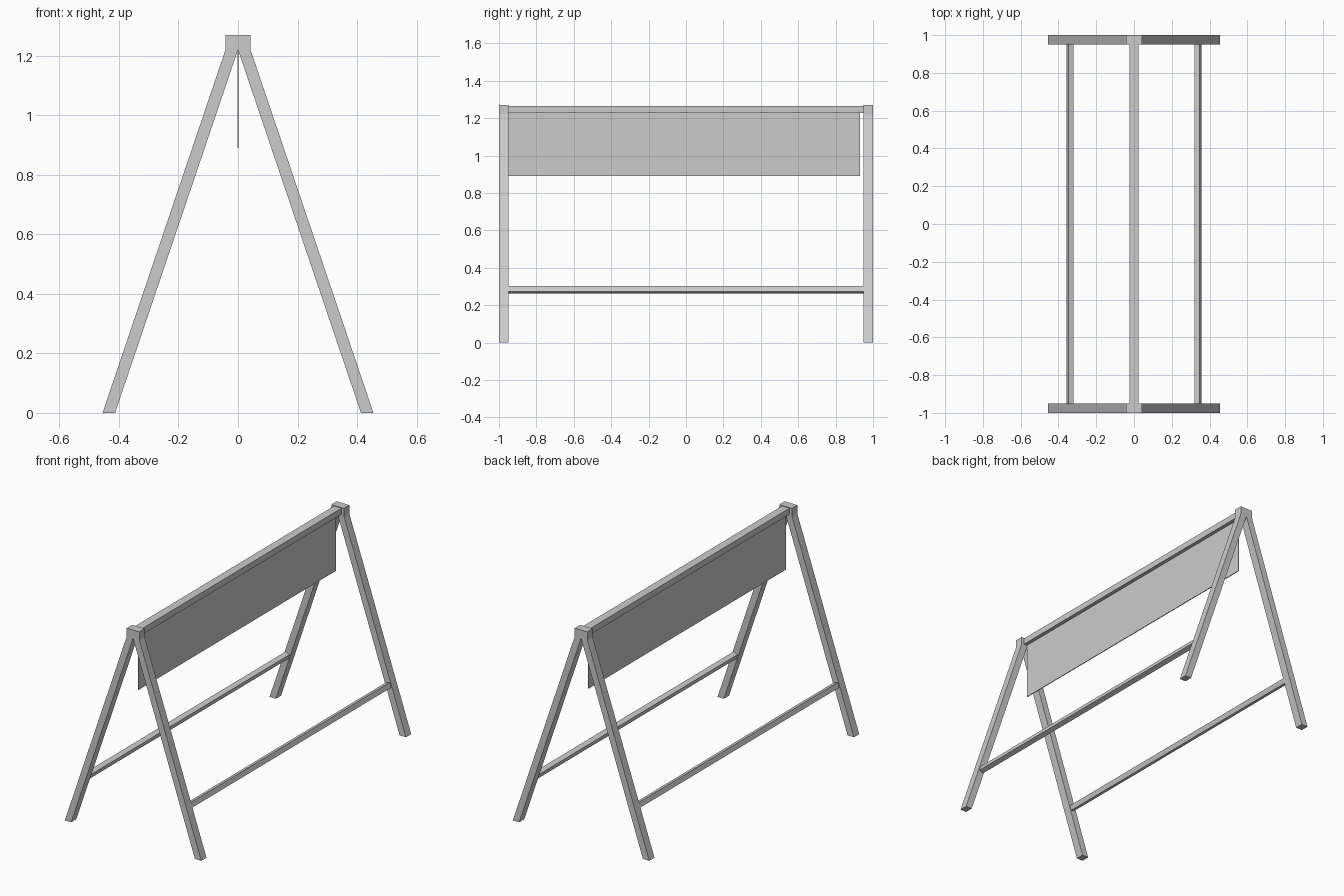
import bpy
import bmesh
import math
from mathutils import Matrix

default = bpy.data.objects.get("Cube")
if default:
    bpy.data.objects.remove(default, do_unlink=True)

grey = bpy.data.materials.new("light_grey")
grey.use_nodes = True
colour = (0.6, 0.6, 0.6, 1)
grey.diffuse_color = colour
grey.node_tree.nodes["Principled BSDF"].inputs["Base Color"].default_value = colour


def finish(name, bm):
    bmesh.ops.recalc_face_normals(bm, faces=bm.faces[:])
    mesh = bpy.data.meshes.new(name)
    bm.to_mesh(mesh)
    bm.free()
    mesh.materials.append(grey)
    obj = bpy.data.objects.new(name, mesh)
    bpy.context.collection.objects.link(obj)
    return obj


def box(name, centre, size, tilt=0):
    bm = bmesh.new()
    matrix = (Matrix.Translation(centre) @ Matrix.Rotation(tilt, 4, "Y")
              @ Matrix.Diagonal((*size, 1)))
    bmesh.ops.create_cube(bm, size=1, matrix=matrix)
    return finish(name, bm)


HEIGHT, SHOULDER = 1.27, 1.22      # top of frame, start of the leg slope
FOOT, WIDTH, DEPTH = 0.455, 0.042, 0.05
INNER = 1 - DEPTH                  # inner face of each end frame
slope = (FOOT - WIDTH) / SHOULDER


# A-shaped end frames, extruded from one outline
def end_frame(name, y):
    half = [(WIDTH, HEIGHT), (WIDTH, SHOULDER), (FOOT, 0), (FOOT - WIDTH, 0)]
    outline = half + [(0, SHOULDER)] + [(-x, z) for x, z in reversed(half)]
    bm = bmesh.new()
    face = bm.faces.new([bm.verts.new((x, y, z)) for x, z in outline])
    extruded = bmesh.ops.extrude_face_region(bm, geom=[face])
    verts = [v for v in extruded["geom"] if isinstance(v, bmesh.types.BMVert)]
    bmesh.ops.translate(bm, verts=verts, vec=(0, DEPTH, 0))
    finish(name, bm)


end_frame("front_frame", -1)
end_frame("back_frame", INNER)

# Top beam and the thin board hanging below it
box("top_beam", (0, 0, 1.247), (0.05, 2 * INNER, 0.037))
box("hanging_board", (0, -0.01, 1.06), (0.005, 1.88, 0.34))

# Lower rails, tilted to follow the legs
rail_z = 0.283
rail_x = FOOT - WIDTH / 2 - slope * rail_z
for name, side in (("left_rail", 1), ("right_rail", -1)):
    box(name, (side * rail_x, 0, rail_z), (0.03, 2 * INNER, 0.03),
        -side * math.atan(slope))
